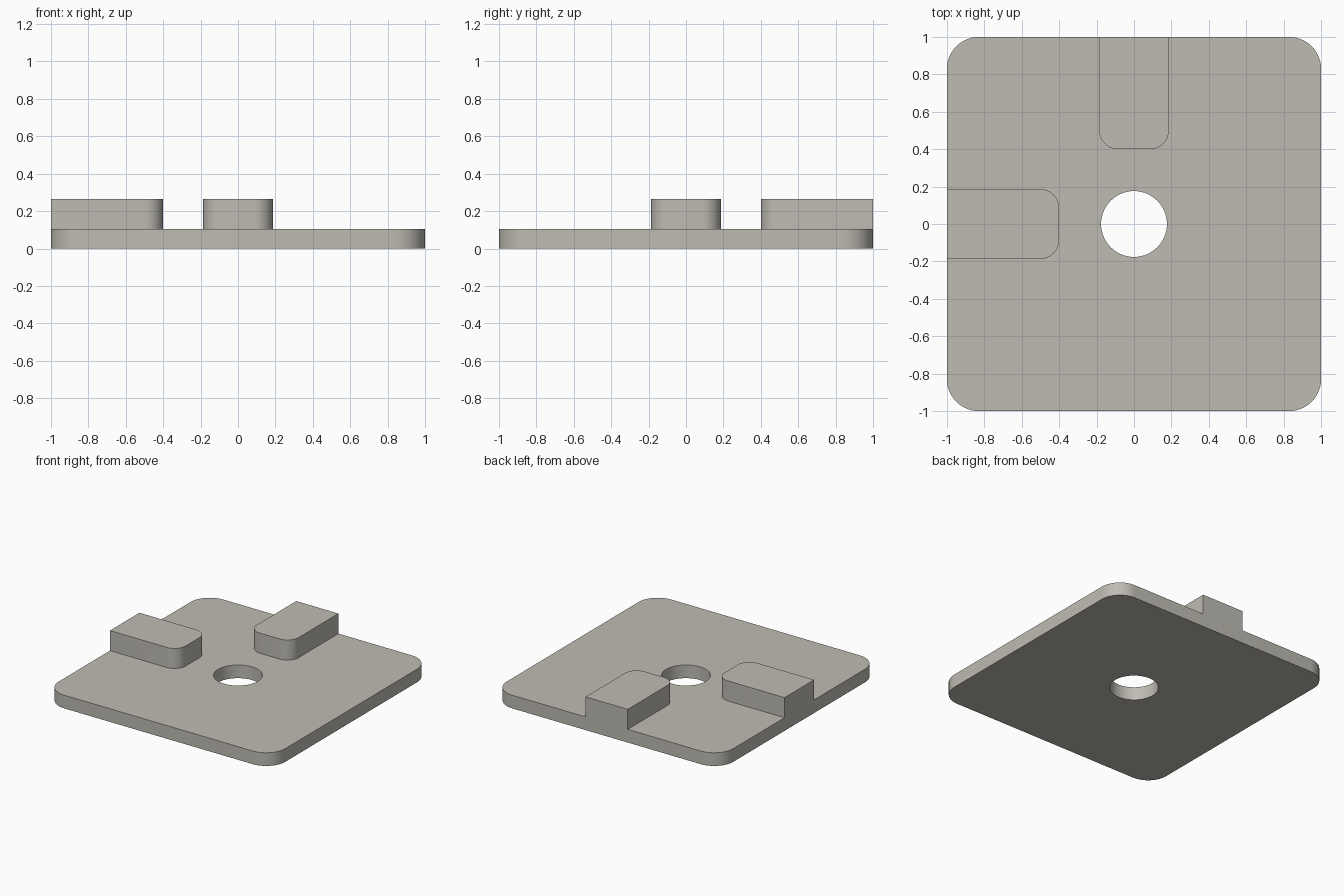
import bpy, bmesh, math

if "Cube" in bpy.data.objects:
    bpy.data.objects.remove(bpy.data.objects["Cube"])

PLATE_TOP, LUG_TOP = 0.105, 0.265

mat = bpy.data.materials.new("warm grey")
mat.diffuse_color = (0.52, 0.50, 0.45, 1.0)
mat.use_nodes = True
mat.node_tree.nodes["Principled BSDF"].inputs["Base Color"].default_value = mat.diffuse_color


def arc(cx, cy, r, start, end, n):
    """Points along an arc, angles in degrees."""
    return [(cx + r * math.cos(math.radians(start + (end - start) * i / n)),
             cy + r * math.sin(math.radians(start + (end - start) * i / n)))
            for i in range(n + 1)]


def extrude_outlines(name, loops, z0, z1):
    """Solid from a closed outline plus optional hole outlines."""
    bm = bmesh.new()
    edges = []
    for pts in loops:
        vs = [bm.verts.new((x, y, z0)) for x, y in pts]
        edges += [bm.edges.new((vs[i - 1], vs[i])) for i in range(len(vs))]
    bmesh.ops.triangle_fill(bm, edges=edges, use_beauty=True, use_dissolve=False)
    out = bmesh.ops.extrude_face_region(bm, geom=bm.faces[:], use_keep_orig=True)
    top = [g for g in out["geom"] if isinstance(g, bmesh.types.BMVert)]
    bmesh.ops.translate(bm, verts=top, vec=(0, 0, z1 - z0))
    bmesh.ops.recalc_face_normals(bm, faces=bm.faces[:])
    mesh = bpy.data.meshes.new(name)
    bm.to_mesh(mesh)
    bm.free()
    mesh.materials.append(mat)
    obj = bpy.data.objects.new(name, mesh)
    bpy.context.collection.objects.link(obj)
    bpy.ops.object.select_all(action='DESELECT')
    obj.select_set(True)
    bpy.context.view_layer.objects.active = obj
    bpy.ops.object.shade_smooth_by_angle(angle=math.radians(30))
    return obj


# Rounded square plate with a round centre hole
R = 0.17
corners = [(1, 1, 0), (-1, 1, 90), (-1, -1, 180), (1, -1, 270)]
outline = [p for sx, sy, a in corners
           for p in arc(sx * (1 - R), sy * (1 - R), R, a, a + 90, 14)]
hole = arc(0, 0, 0.176, 0, 360, 64)[:-1]
extrude_outlines("base_plate", [outline, hole], 0, PLATE_TOP)

# Raised lugs, square at the plate edge and rounded toward the hole
W, INNER, r = 0.186, -0.4, 0.1
lug = ([(-1, -W)] + arc(INNER - r, -W + r, r, -90, 0, 12)
       + arc(INNER - r, W - r, r, 0, 90, 12) + [(-1, W)])
extrude_outlines("left_lug", [lug], PLATE_TOP, LUG_TOP)
extrude_outlines("back_lug", [[(y, -x) for x, y in lug]], PLATE_TOP, LUG_TOP)
